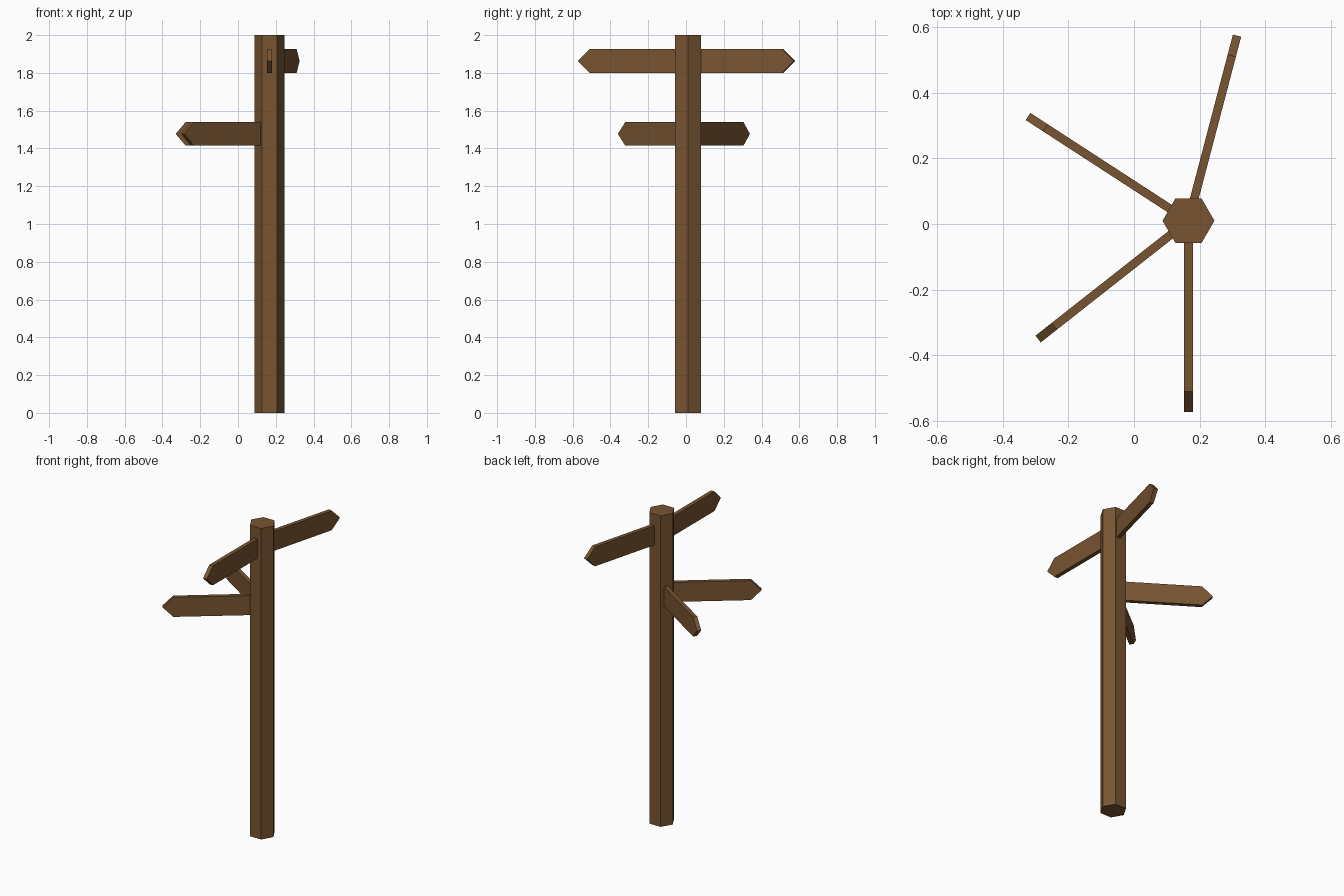
import bpy, bmesh, math
from mathutils import Matrix, Vector

cube = bpy.data.objects.get("Cube")
if cube:
    bpy.data.objects.remove(cube, do_unlink=True)

wood = bpy.data.materials.new("brown_wood")
wood.use_nodes = True
wood.diffuse_color = (0.19, 0.09, 0.032, 1)
wood.node_tree.nodes["Principled BSDF"].inputs["Base Color"].default_value = (0.19, 0.09, 0.032, 1)

POST = Vector((0.166, 0.01, 0))


def prism(name, outline, depth, matrix):
    """Extrude a flat outline by depth along its normal and place it."""
    bm = bmesh.new()
    face = bm.faces.new([bm.verts.new(p) for p in outline])
    ext = bmesh.ops.extrude_face_region(bm, geom=[face], use_keep_orig=True)
    moved = [v for v in ext["geom"] if isinstance(v, bmesh.types.BMVert)]
    bmesh.ops.translate(bm, verts=moved, vec=depth)
    bmesh.ops.recalc_face_normals(bm, faces=bm.faces)
    mesh = bpy.data.meshes.new(name)
    bm.to_mesh(mesh)
    bm.free()
    mesh.materials.append(wood)
    obj = bpy.data.objects.new(name, mesh)
    obj.matrix_world = matrix
    bpy.context.collection.objects.link(obj)


# Hexagonal post
hexagon = [(0.079 * math.cos(i * math.pi / 3), 0.079 * math.sin(i * math.pi / 3), 0)
           for i in range(6)]
prism("post", hexagon, (0, 0, 2), Matrix.Translation(POST))

# Pointed direction boards, each radiating from the middle of the post
LENGTH, SHOULDER, HALF_HEIGHT, THICK = 0.583, 0.52, 0.0625, 0.026
arrow = [(0, -THICK / 2, -HALF_HEIGHT), (SHOULDER, -THICK / 2, -HALF_HEIGHT),
         (LENGTH, -THICK / 2, 0),
         (SHOULDER, -THICK / 2, HALF_HEIGHT), (0, -THICK / 2, HALF_HEIGHT)]
boards = [("upper_front_board", -90, 1.863), ("upper_back_board", 75.3, 1.863),
          ("lower_back_board", 147, 1.477), ("lower_front_board", 218.2, 1.477)]
for name, angle, z in boards:
    place = Matrix.Translation(POST + Vector((0, 0, z))) @ Matrix.Rotation(math.radians(angle), 4, "Z")
    prism(name, arrow, (0, THICK, 0), place)
